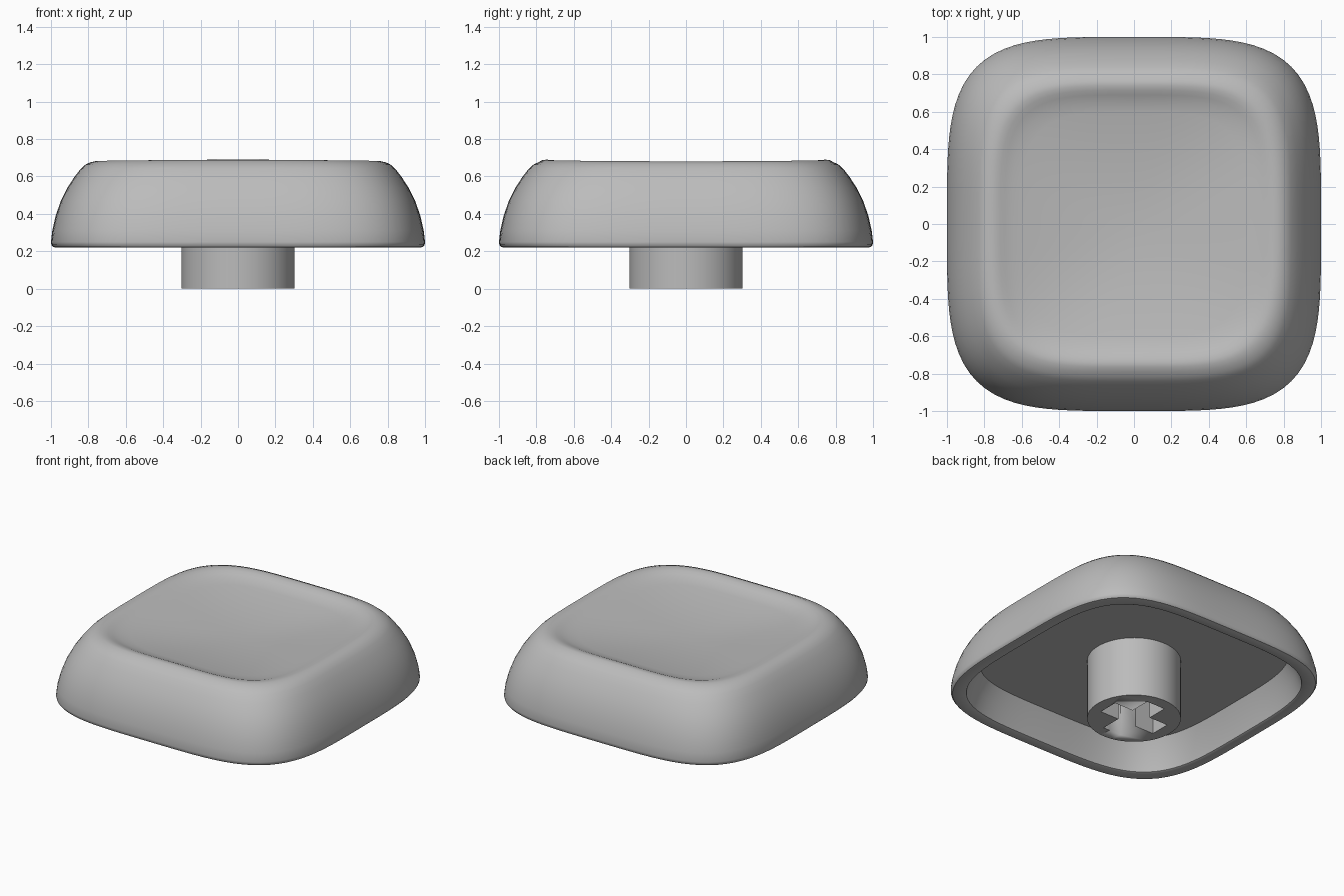
import bpy, bmesh
from math import sin, cos, pi

old = bpy.data.objects.get("Cube")
if old:
    bpy.data.objects.remove(old, do_unlink=True)

grey = bpy.data.materials.new("plain grey")
grey.use_nodes = True
GREY = (0.5, 0.5, 0.5, 1)
grey.diffuse_color = GREY
grey.node_tree.nodes["Principled BSDF"].inputs["Base Color"].default_value = GREY

SEGMENTS = 128


def finish(name, bm, angle=0.6):
    bmesh.ops.recalc_face_normals(bm, faces=bm.faces)
    mesh = bpy.data.meshes.new(name)
    bm.to_mesh(mesh)
    bm.free()
    mesh.materials.append(grey)
    obj = bpy.data.objects.new(name, mesh)
    bpy.context.collection.objects.link(obj)
    bpy.ops.object.select_all(action='DESELECT')
    obj.select_set(True)
    bpy.context.view_layer.objects.active = obj
    bpy.ops.object.shade_smooth_by_angle(angle=angle)
    return obj


def ring(bm, width, z, power=4, lift=0.0):
    """Rounded-square loop; lift raises its front and back sides."""
    verts = []
    for i in range(SEGMENTS):
        a = 2 * pi * i / SEGMENTS
        c, s = cos(a), sin(a)
        r = width * (abs(c) ** power + abs(s) ** power) ** (-1 / power)
        verts.append(bm.verts.new((r * c, r * s, z + lift * s * s)))
    return verts


# Cap: inner ceiling, inner wall, lip, outer wall, rim
bm = bmesh.new()
profile = [(0.84, 0.427), (0.885, 0.33), (0.915, 0.225), (0.925, 0.22),
           (0.975, 0.22), (0.99, 0.224), (0.998, 0.235), (1.0, 0.25),
           (0.993, 0.31), (0.975, 0.39), (0.947, 0.47), (0.912, 0.54),
           (0.873, 0.60), (0.84, 0.642), (0.815, 0.664), (0.79, 0.676)]
rings = [ring(bm, w, z) for w, z in profile]
rings += [ring(bm, w, z, lift=k) for w, z, k in
          [(0.765, 0.681, 0.008), (0.74, 0.68, 0.01), (0.715, 0.674, 0.01),
           (0.69, 0.665, 0.008)]]
# Shallow dish in the top
for i in range(13, 0, -1):
    w = 0.05 * i
    rings.append(ring(bm, w, 0.595 + 0.14 * w * w, power=2 + 2 * i / 14))
for low, high in zip(rings, rings[1:]):
    for i in range(SEGMENTS):
        j = (i + 1) % SEGMENTS
        bm.faces.new((low[i], low[j], high[j], high[i]))
bm.faces.new(rings[0])
bm.faces.new(rings[-1])
finish("cap", bm)

# Stem: round post with a cross socket in its foot
bm = bmesh.new()
bmesh.ops.create_cone(bm, cap_ends=True, segments=64, radius1=0.303, radius2=0.303, depth=0.45)
bmesh.ops.translate(bm, verts=bm.verts, vec=(0, 0, 0.225))
stem = finish("stem", bm)

bm = bmesh.new()
L, W = 0.22, 0.072
arm = [(L, -W), (L, W), (W, W)]
cross = []
for _ in range(4):
    cross += arm
    arm = [(-y, x) for x, y in arm]
face = bm.faces.new([bm.verts.new((x, y, -0.1)) for x, y in cross])
top = bmesh.ops.extrude_face_region(bm, geom=[face])["geom"]
bmesh.ops.translate(bm, vec=(0, 0, 0.52),
                    verts=[v for v in top if isinstance(v, bmesh.types.BMVert)])
cutter = finish("socket_cutter", bm)
cutter.hide_render = True

cut = stem.modifiers.new("socket", 'BOOLEAN')
cut.operation = 'DIFFERENCE'
cut.solver = 'EXACT'
cut.object = cutter
bpy.context.view_layer.objects.active = stem
bpy.ops.object.modifier_apply(modifier=cut.name)
bpy.data.objects.remove(cutter, do_unlink=True)
